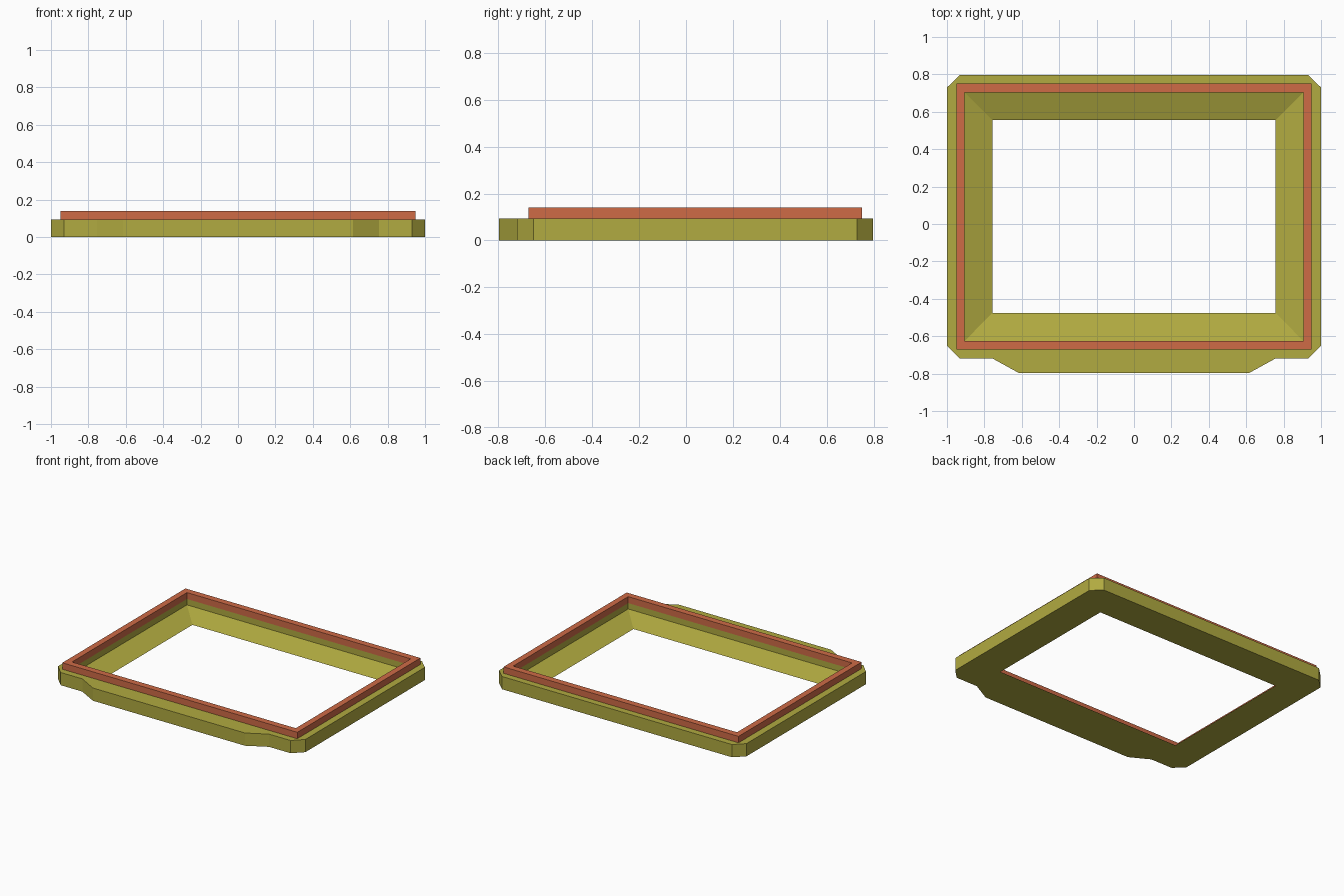
import bpy, bmesh

if "Cube" in bpy.data.objects:
    bpy.data.objects.remove(bpy.data.objects["Cube"])


def material(name, rgb):
    m = bpy.data.materials.new(name)
    m.diffuse_color = (*rgb, 1)
    m.use_nodes = True
    m.node_tree.nodes["Principled BSDF"].inputs["Base Color"].default_value = m.diffuse_color
    return m


OLIVE = material("olive", (0.44, 0.405, 0.052))
RED = material("terracotta", (0.62, 0.145, 0.062))
TOP, RIM_TOP, LEDGE = 0.093, 0.14, 0.05


def rect(x, y0, y1):
    return [(-x, y0), (x, y0), (x, y1), (-x, y1)]


def loop(bm, pts, z):
    vs = [bm.verts.new((x, y, z)) for x, y in pts]
    es = [bm.edges.new((vs[i], vs[(i + 1) % len(vs)])) for i in range(len(vs))]
    return vs, es


def wall(bm, a, b):
    n = len(a[0])
    for i in range(n):
        j = (i + 1) % n
        bm.faces.new((a[0][i], a[0][j], b[0][j], b[0][i]))


def flat_ring(bm, a, b):
    bmesh.ops.triangle_fill(bm, edges=a[1] + b[1], use_beauty=True,
                            normal=(0, 0, 1))


def finish(bm, name, mat):
    bmesh.ops.recalc_face_normals(bm, faces=bm.faces)
    me = bpy.data.meshes.new(name)
    bm.to_mesh(me)
    bm.free()
    me.materials.append(mat)
    ob = bpy.data.objects.new(name, me)
    bpy.context.collection.objects.link(ob)


# Tray frame: chamfered outline with a front tab, mirrored in x
half = [(0.615, -0.797), (0.755, -0.72), (0.93, -0.72),
        (1, -0.65), (1, 0.73), (0.93, 0.797)]
outline = half + [(-x, y) for x, y in reversed(half)]
rim_in = rect(0.905, -0.625, 0.703)

bm = bmesh.new()
out_low, out_top = loop(bm, outline, 0), loop(bm, outline, TOP)
in_top, in_ledge = loop(bm, rim_in, TOP), loop(bm, rim_in, LEDGE)
opening = loop(bm, rect(0.757, -0.475, 0.555), 0)
wall(bm, out_low, out_top)
wall(bm, in_top, in_ledge)
wall(bm, in_ledge, opening)      # sloping inner ledge down to the opening
flat_ring(bm, out_top, in_top)
flat_ring(bm, out_low, opening)
finish(bm, "tray_frame", OLIVE)

# Raised rim
bm = bmesh.new()
rim_out = rect(0.95, -0.672, 0.75)
rings = [loop(bm, p, z) for p, z in ((rim_out, TOP), (rim_out, RIM_TOP),
                                     (rim_in, RIM_TOP), (rim_in, TOP))]
for i in range(4):
    wall(bm, rings[i], rings[(i + 1) % 4])
finish(bm, "raised_rim", RED)
